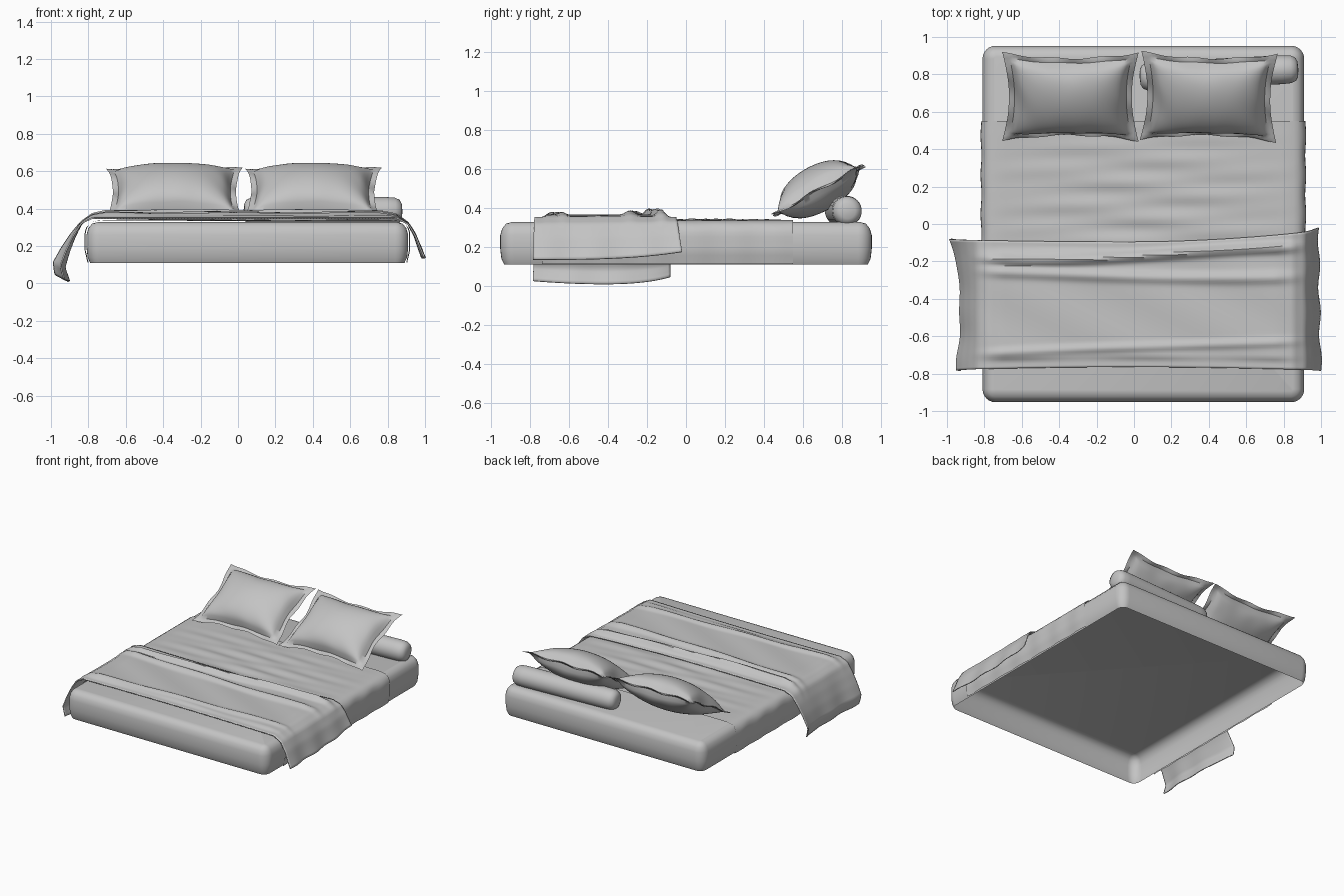
import bpy, bmesh, math
from math import sin, cos, pi
from mathutils import Matrix, Vector

cube = bpy.data.objects.get("Cube")
if cube:
    bpy.data.objects.remove(cube, do_unlink=True)

linen = bpy.data.materials.new("grey_linen")
linen.use_nodes = True
GREY = (0.55, 0.55, 0.55, 1)
linen.diffuse_color = GREY
linen.node_tree.nodes["Principled BSDF"].inputs["Base Color"].default_value = GREY


def finish(name, bm, thickness=0.0, angle=40):
    """Turn a bmesh into a smooth shaded object."""
    bmesh.ops.remove_doubles(bm, verts=bm.verts, dist=0.0001)
    bmesh.ops.recalc_face_normals(bm, faces=bm.faces)
    mesh = bpy.data.meshes.new(name)
    bm.to_mesh(mesh)
    bm.free()
    mesh.materials.append(linen)
    ob = bpy.data.objects.new(name, mesh)
    bpy.context.scene.collection.objects.link(ob)
    bpy.ops.object.select_all(action='DESELECT')
    ob.select_set(True)
    bpy.context.view_layer.objects.active = ob
    bpy.ops.object.shade_smooth_by_angle(angle=math.radians(angle))
    if thickness:
        mod = ob.modifiers.new("thickness", 'SOLIDIFY')
        mod.thickness = thickness
        mod.offset = 0
    return ob


def add_grid(bm, nu, nv, func):
    """Add a sheet of quads; func maps (0..1, 0..1) to a point."""
    rows = [[bm.verts.new(func(i / nu, j / nv)) for j in range(nv + 1)]
            for i in range(nu + 1)]
    for r0, r1 in zip(rows, rows[1:]):
        for j in range(nv):
            bm.faces.new((r0[j], r1[j], r1[j + 1], r0[j + 1]))


def along(path, t):
    """Point at fraction t of the length of a polyline."""
    pts = [Vector(p) for p in path]
    lengths = [(b - a).length for a, b in zip(pts, pts[1:])]
    d = t * sum(lengths)
    for a, b, l in zip(pts, pts[1:], lengths):
        if d <= l:
            return a.lerp(b, d / l)
        d -= l
    return pts[-1]


def ridge(v, centre, width):
    return math.exp(-((v - centre) / width) ** 2)


CX = 0.05  # the bed sits slightly towards its left

# Mattress: rounded rectangle rings, open underneath
bm = bmesh.new()
rings = []
for inset, z in [(.02, .11), (.006, .14), (0, .19), (0, .26), (.01, .295), (.03, .32), (.06, .328)]:
    ring = []
    for k, (sx, sy) in enumerate([(1, 1), (-1, 1), (-1, -1), (1, -1)]):
        for s in range(7):
            a = (k + s / 6) * pi / 2
            r = 0.07
            ring.append(bm.verts.new((CX + sx * (0.86 - r) + (r - inset) * cos(a),
                                      sy * (0.953 - r) + (r - inset) * sin(a), z)))
    rings.append(ring)
for r0, r1 in zip(rings, rings[1:]):
    for i in range(len(r0)):
        j = (i + 1) % len(r0)
        bm.faces.new((r0[i], r0[j], r1[j], r1[i]))
bm.faces.new(rings[-1])
finish("mattress", bm)

# Top sheet: wraps over the mattress and hangs down both sides
half = [(.852, .112), (.868, .18), (.868, .27), (.855, .31), (.82, .333), (.76, .338)]
sheet_path = [(-x, z) for x, z in half] + [(x, z) for x, z in reversed(half)]


def sheet(u, v):
    p = along(sheet_path, u)
    y = -0.74 + 1.29 * v
    on_top = max(0, 1 - (p.x / 0.84) ** 2)
    crease = sin(y * 38 + 3 * sin(p.x * 2.2)) + 0.6 * sin(y * 61 - 4 * p.x)
    z = p.y + (0.004 * crease + 0.003) * on_top * (1 - v ** 8)
    x = p.x * (1 + 0.003 * sin(y * 30) * (p.y < 0.3))
    return (CX + x, y, z)


bm = bmesh.new()
add_grid(bm, 90, 80, sheet)
finish("top_sheet", bm)

# Throw blanket: laid across the bed with both ends draped
throw_path = [(-.90, .006), (-.925, .08), (-.90, .17), (-.87, .25), (-.835, .32), (-.78, .35),
              (.85, .35), (.91, .315), (.945, .25), (.965, .19), (.985, .135)]


def throw(u, v):
    p = along(throw_path, u)
    x, z = p
    front = -0.785 + 0.02 * sin(u * pi)
    back = -0.08 + 0.06 * max(0, u * 2 - 1) ** 2 - 0.015 * sin(u * pi)
    y = front + (back - front) * v
    flat = min(1, max(0, (0.90 - abs(x - 0.03)) * 6))
    border = min(v, 1 - v, u * 2.2, (1 - u) * 2.2)
    body = min(1, max(0, (border - 0.05) * 25))
    lift = 0.010 * body
    lift += 0.032 * ridge(v, 0.88 + 0.03 * sin(x * 3), 0.035)
    lift += 0.020 * ridge(v, 0.72 - 0.05 * x, 0.04)
    lift += 0.014 * ridge(v, 0.16 + 0.05 * x, 0.03)
    lift += 0.003 * sin(x * 9 + v * 12) * body
    z += lift * flat
    # hanging ends: gentle folds and flared rear corners
    if x < -0.8:
        hang = min(1, (0.36 - z) / 0.34)
        x -= hang * (0.075 * v ** 5 + 0.03 * (1 - v) ** 4 + 0.008 * sin(v * 17) * (1 - v))
        z += hang * (0.04 * v ** 5 + 0.02 * (1 - v) ** 3)
    elif x > 0.87:
        hang = min(1, (0.36 - z) / 0.22)
        x += hang * (0.012 * (1 - v) ** 2 + 0.006 * sin(v * 19))
        z += hang * 0.04 * v ** 3
    return (x, y, z)


bm = bmesh.new()
add_grid(bm, 140, 56, throw)
finish("throw_blanket", bm, thickness=0.008)

# Bolster: soft ended cylinder behind the left pillow
profile = [(0, 0), (.04, .003), (.062, .015), (.074, .04), (.077, .09)]
profile += [(r, 0.85 - d) for r, d in reversed(profile)]
turn = Matrix.Translation((0.03, 0.785, 0.385)) @ Matrix.Rotation(math.radians(3), 4, 'Z')
bm = bmesh.new()
add_grid(bm, len(profile) - 1, 32, lambda u, v: turn @ Vector((
    profile[round(u * (len(profile) - 1))][1],
    profile[round(u * (len(profile) - 1))][0] * cos(2 * pi * v),
    profile[round(u * (len(profile) - 1))][0] * sin(2 * pi * v))))
finish("bolster", bm, angle=60)


# Pillows: puffed bodies with a flat flange and pulled corners
def make_pillow(name, x_pos, spin):
    place = (Matrix.Translation((x_pos, 0.68, 0.49)) @ Matrix.Rotation(math.radians(spin), 4, 'Z')
             @ Matrix.Rotation(math.radians(29), 4, 'X'))
    bm = bmesh.new()
    for side in (1, -0.85):
        def surface(s, t):
            u, v = 2 * s - 1, 2 * t - 1
            x = 0.365 * u * (1 - 0.10 * (1 - v * v))
            y = 0.27 * v * (1 - 0.13 * (1 - u * u))
            p = max(0, 1 - (u / 0.88) ** 2)
            q = max(0, 1 - (v / 0.87) ** 2)
            edge = max(abs(u), abs(v))
            puff = 0.125 * (p * q) ** 0.42 * (1 + 0.02 * sin(u * 14) * v * v)
            rim = 0.004 * (edge < 0.999)
            wave = 0.009 * sin(u * 9 + v * 7) * edge ** 6
            return place @ Vector((x, y, side * (puff + rim) + wave))
        add_grid(bm, 44, 36, surface)
    finish(name, bm, angle=50)


make_pillow("right_pillow", -0.34, 0)
make_pillow("left_pillow", 0.40, -1)
